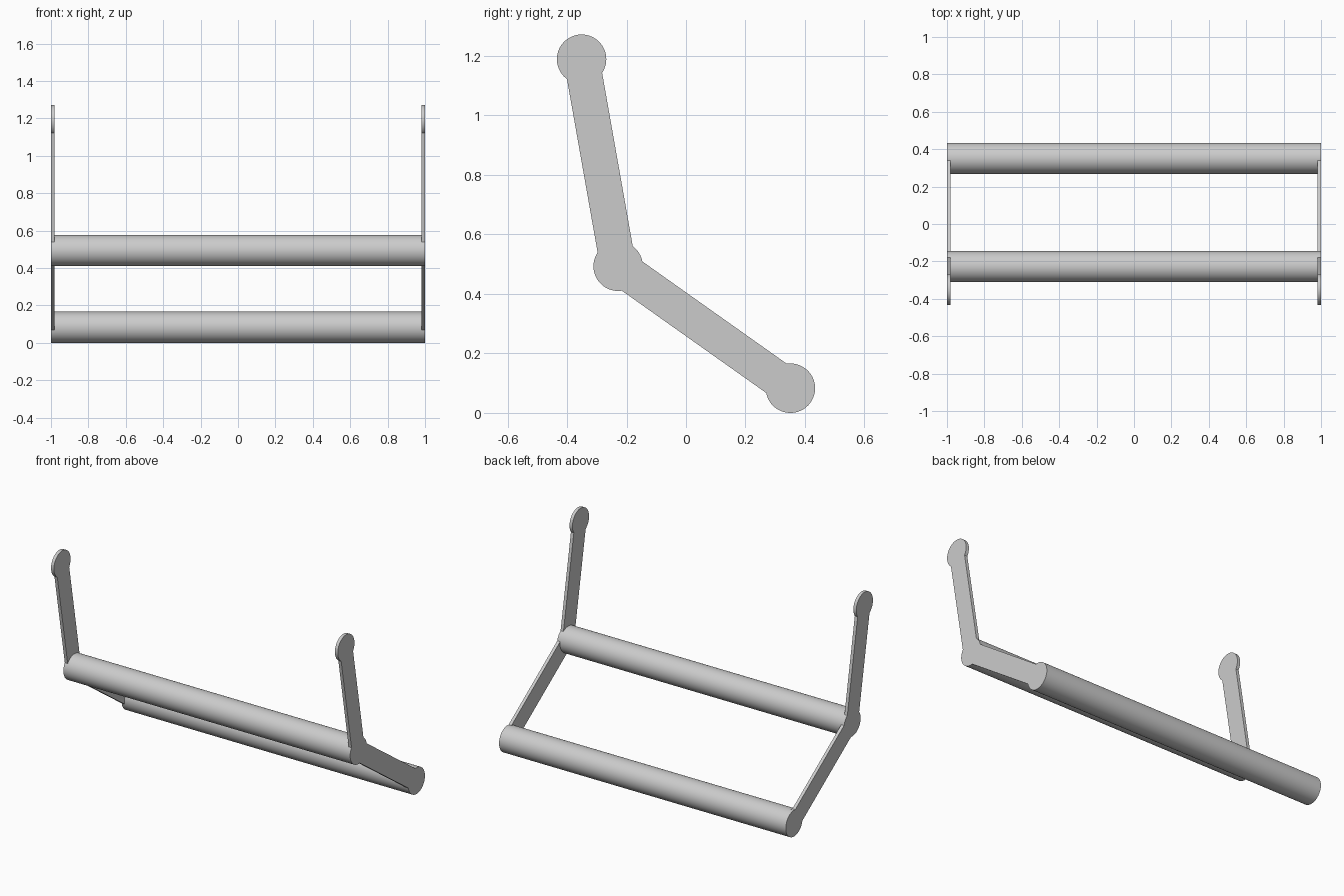
import bpy, bmesh
from math import sin, cos, asin, atan2, radians, pi

if "Cube" in bpy.data.objects:
    bpy.data.objects.remove(bpy.data.objects["Cube"])

R, HALF_W, THICK = 0.083, 0.06, 0.02
TOP, MID, LOW = (-0.351, 1.189), (-0.228, 0.493), (0.351, 0.083)   # (y, z) joints


def finish(name, bm):
    bmesh.ops.recalc_face_normals(bm, faces=bm.faces)
    mesh = bpy.data.meshes.new(name)
    bm.to_mesh(mesh)
    bm.free()
    obj = bpy.data.objects.new(name, mesh)
    bpy.context.collection.objects.link(obj)
    bpy.ops.object.select_all(action='DESELECT')
    obj.select_set(True)
    bpy.context.view_layer.objects.active = obj
    bpy.ops.object.shade_smooth_by_angle(angle=radians(30))
    return obj


def arc(centre, a0, a1):
    n = max(4, round((a1 - a0) / (2 * pi) * 96))
    return [(centre[0] + R * cos(a0 + (a1 - a0) * i / n),
             centre[1] + R * sin(a0 + (a1 - a0) * i / n)) for i in range(n + 1)]


def heading(a, b):
    return atan2(b[1] - a[1], b[0] - a[0])


# Side bracket: round joints linked by straight arms, one bent outline
gap = asin(HALF_W / R)          # half angle where an arm meets a joint
up, down = heading(MID, TOP), heading(MID, LOW)
outline = (arc(LOW, down - pi + gap, down + pi - gap)
           + arc(MID, down + gap, up - gap)
           + arc(TOP, up - pi + gap, up + pi - gap)
           + arc(MID, up + gap, down + 2 * pi - gap))
bm = bmesh.new()
face = bm.faces.new([bm.verts.new((1 - THICK, y, z)) for y, z in outline])
new = bmesh.ops.extrude_face_region(bm, geom=[face], use_keep_orig=True)['geom']
bmesh.ops.translate(bm, vec=(THICK, 0, 0),
                    verts=[v for v in new if isinstance(v, bmesh.types.BMVert)])
bracket = finish("side_brackets", bm)
bracket.modifiers.new("mirror", 'MIRROR').use_axis[0] = True


# Round cross bars between the brackets, their ends closed by the joints
def cross_bar(name, centre):
    bm = bmesh.new()
    ring = [[bm.verts.new((x, y, z)) for y, z in arc(centre, 0, 2 * pi)[:-1]]
            for x in (THICK - 1, 1 - THICK)]
    for i in range(len(ring[0])):
        bm.faces.new((ring[0][i - 1], ring[0][i], ring[1][i], ring[1][i - 1]))
    finish(name, bm)


cross_bar("upper_cross_bar", MID)
cross_bar("lower_cross_bar", LOW)
